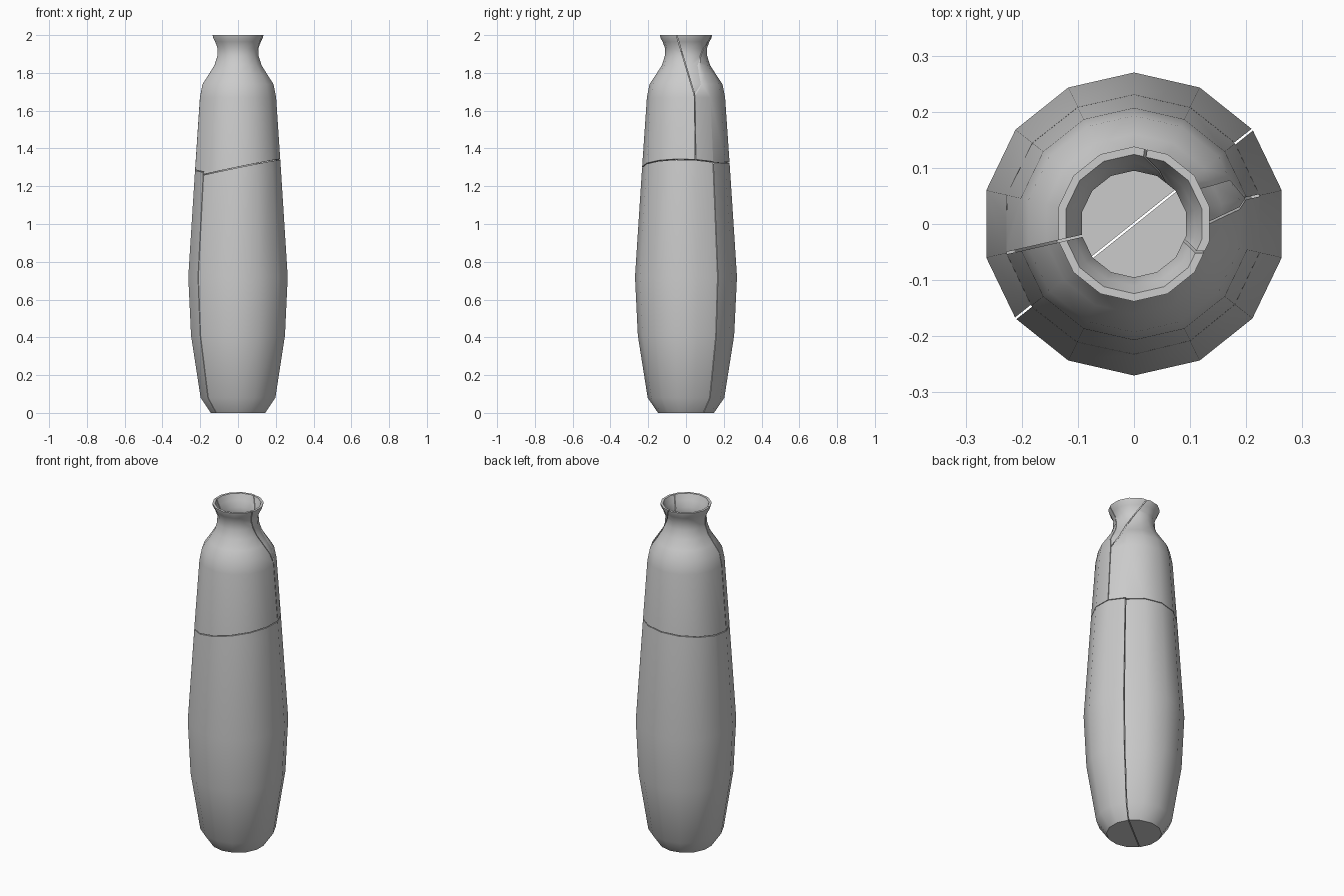
import bpy, bmesh, math
from mathutils import Vector

if "Cube" in bpy.data.objects:
    bpy.data.objects.remove(bpy.data.objects["Cube"])

SIDES, GAP = 14, 0.002
V = Vector

# Wall profile (radius, height): outside going up, then inside going down
OUTER = [(0.148, 0), (0.203, 0.08), (0.255, 0.41), (0.27, 0.72), (0.233, 1.29),
         (0.207, 1.67), (0.193, 1.74), (0.160, 1.79), (0.128, 1.84), (0.112, 1.89),
         (0.111, 1.93), (0.124, 1.965), (0.135, 1.985), (0.138, 2.0)]
INNER = [(0.124, 2.0), (0.110, 1.965), (0.095, 1.93), (0.095, 1.89), (0.111, 1.835),
         (0.144, 1.78), (0.177, 1.73), (0.191, 1.665), (0.217, 1.29), (0.254, 0.72),
         (0.239, 0.41), (0.188, 0.085), (0.141, 0.016)]


def vase_mesh():
    bm = bmesh.new()
    rings = []
    for r, z in OUTER + INNER:
        rings.append([bm.verts.new((r * math.cos(a), r * math.sin(a), z)) for a in
                      (math.pi / 2 + 2 * math.pi * i / SIDES for i in range(SIDES))])
    for lo, hi in zip(rings, rings[1:]):
        for i in range(SIDES):
            j = (i + 1) % SIDES
            bm.faces.new((lo[i], lo[j], hi[j], hi[i]))
    bm.faces.new(rings[0][::-1])
    bm.faces.new(rings[-1])
    bmesh.ops.recalc_face_normals(bm, faces=bm.faces)
    me = bpy.data.meshes.new("vase")
    bm.to_mesh(me)
    bm.free()
    return me


def cell(name, planes, gap):
    """Convex cutter: the region on the positive side of every plane."""
    bm = bmesh.new()
    bmesh.ops.create_cube(bm, size=6)
    for point, normal in planes:
        n = normal.normalized()
        cut = bmesh.ops.bisect_plane(bm, geom=bm.verts[:] + bm.edges[:] + bm.faces[:],
                                     plane_co=point + n * gap, plane_no=n, clear_inner=True)
        edges = [e for e in cut["geom_cut"] if isinstance(e, bmesh.types.BMEdge)]
        bmesh.ops.contextual_create(bm, geom=edges)
    bmesh.ops.recalc_face_normals(bm, faces=bm.faces)
    me = bpy.data.meshes.new(name)
    bm.to_mesh(me)
    bm.free()
    ob = bpy.data.objects.new(name, me)
    bpy.context.collection.objects.link(ob)
    ob.hide_render = True
    return ob


def shard(name, planes, minus=()):
    ob = bpy.data.objects.new(name, vase_mesh())
    bpy.context.collection.objects.link(ob)
    cutters = [("INTERSECT", cell("cutter", planes, GAP))]
    cutters += [("DIFFERENCE", cell("cutter", p, -GAP)) for p in minus]
    bpy.ops.object.select_all(action='DESELECT')
    bpy.context.view_layer.objects.active = ob
    ob.select_set(True)
    for op, cutter in cutters:
        mod = ob.modifiers.new("fracture", 'BOOLEAN')
        mod.operation, mod.object, mod.solver = op, cutter, 'EXACT'
        bpy.ops.object.modifier_apply(modifier=mod.name)
        bpy.data.objects.remove(cutter)
    bpy.ops.object.shade_smooth_by_angle(angle=math.radians(32))


def upright(degrees):
    """Vertical fracture plane through the axis, facing the back."""
    a = math.radians(degrees)
    return V((0, 0, 0)), V((-math.sin(a), math.cos(a), 0))


def flip(plane):
    return plane[0], -plane[1]


# Fracture planes
low_split = upright(360 / SIDES * 1.5)
top_split = upright(360 / SIDES * 0.5)
front_break = V((0, 0, 1.295)), V((-0.206, 0.023, 1))
back_break = V((0, 0, 1.298)), V((-0.032, -0.117, 1))
fork = V((0.2, 0.046, 1.68))
chip = [(fork, V((0, 1, 0.3))), (fork, V((0.0144, -0.002, 0.0086)))]

# Lower halves
shard("lower_front_shard", [flip(low_split), flip(front_break)])
shard("lower_back_shard", [low_split, flip(back_break)])

# Upper halves follow both lower break edges, with the neck chip taken out
below = [[flip(low_split), flip(front_break)], [low_split, flip(back_break)]]
floor = (V((0, 0, 1.1)), V((0, 0, 1)))
shard("upper_front_shard", [flip(top_split), floor], below + [chip])
shard("upper_back_shard", [top_split, floor], below + [chip])

# Neck chip
shard("neck_chip", chip + [(V((0, 0, 1.5)), V((0, 0, 1)))])
